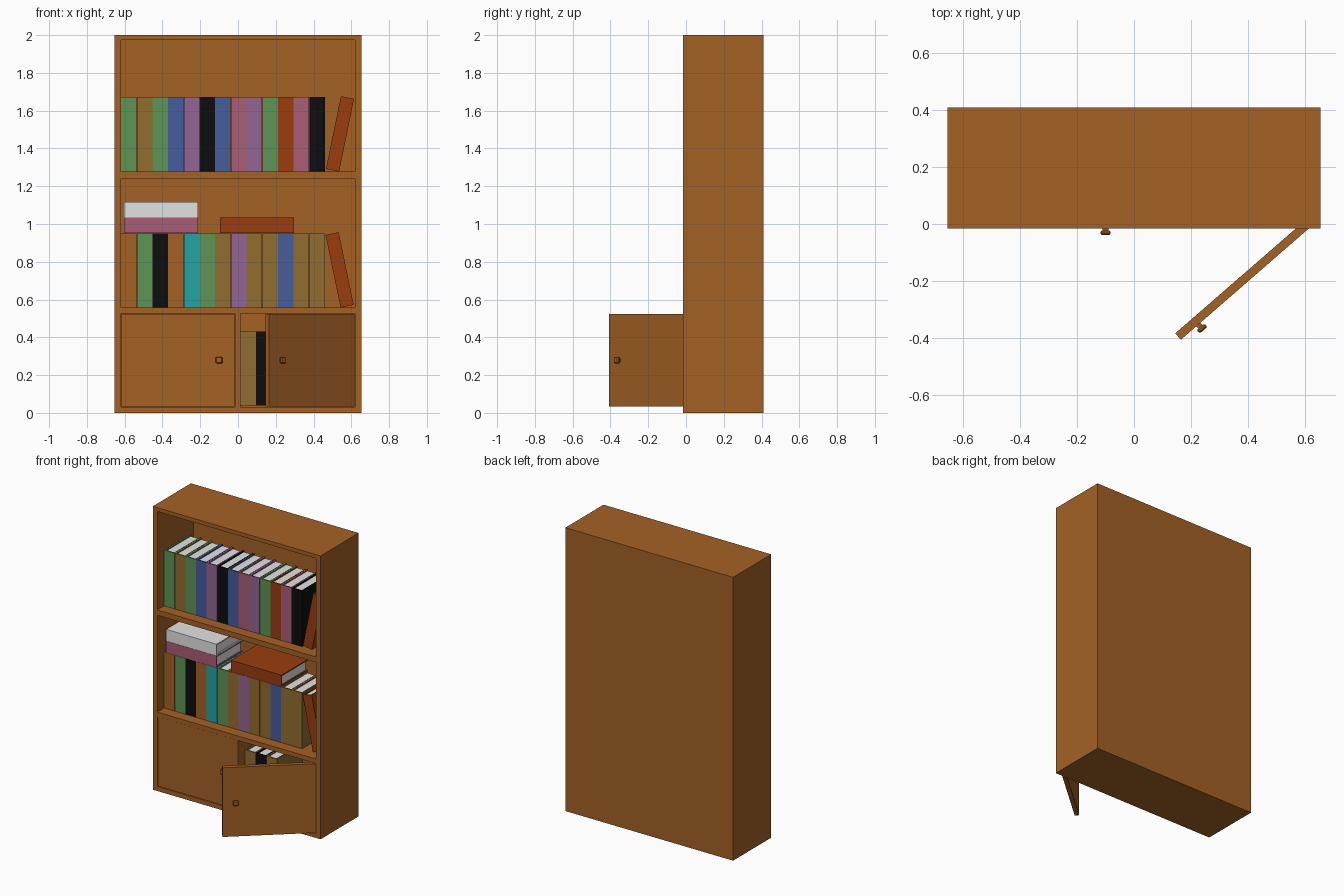
import bpy, bmesh, math
from mathutils import Matrix, Vector

if "Cube" in bpy.data.objects:
    bpy.data.objects.remove(bpy.data.objects["Cube"])


def make_material(name, rgb):
    # displayed 0-255 colour to linear
    def lin(c):
        c = min(c * 1.06 / 255, 1)
        return c / 12.92 if c <= 0.04045 else ((c + 0.055) / 1.055) ** 2.4
    m = bpy.data.materials.new(name)
    m.diffuse_color = (*[lin(c) for c in rgb], 1)
    m.use_nodes = True
    m.node_tree.nodes["Principled BSDF"].inputs["Base Color"].default_value = m.diffuse_color
    return m


MATS = {n: make_material(n, c) for n, c in {
    "wood": (155, 92, 35), "green": (88, 140, 80), "tan": (138, 102, 45),
    "blue": (66, 88, 148), "purple": (140, 95, 140), "black": (12, 12, 14),
    "pink": (160, 88, 110), "red": (145, 58, 14), "teal": (32, 155, 155),
    "white": (214, 214, 214)}.items()}


def add_box(bm, lo, hi, mat=0):
    lo, hi = Vector(lo), Vector(hi)
    size = hi - lo
    r = bmesh.ops.create_cube(bm, size=1, matrix=Matrix.Translation((lo + hi) / 2)
                              @ Matrix.Diagonal((*size, 1)))
    for f in {f for v in r["verts"] for f in v.link_faces}:
        f.material_index = mat
    return r["verts"]


def finish(bm, name, mats, matrix=Matrix.Identity(4)):
    me = bpy.data.meshes.new(name)
    bm.to_mesh(me)
    bm.free()
    for m in mats:
        me.materials.append(MATS[m])
    ob = bpy.data.objects.new(name, me)
    bpy.context.collection.objects.link(ob)
    ob.matrix_world = matrix
    return ob


# Case: solid block with four compartments cut from the front
FRONT, BACK = -0.015, 0.41
bm = bmesh.new()
add_box(bm, (-0.655, FRONT, 0), (0.655, BACK, 2))
case = finish(bm, "bookcase_body", ["wood"])
bm = bmesh.new()
for x0, x1, z0, z1 in [(-0.62, 0.62, 1.278, 1.973), (-0.62, 0.62, 0.557, 1.24),
                       (-0.62, -0.015, 0.032, 0.525), (0.012, 0.62, 0.032, 0.525)]:
    add_box(bm, (x0, -0.2, z0), (x1, 0.388, z1))
cutter = finish(bm, "compartment_cutter", ["wood"])
cutter.hide_render = True
mod = case.modifiers.new("compartments", "BOOLEAN")
mod.operation, mod.solver, mod.object = "DIFFERENCE", "EXACT", cutter
bpy.context.view_layer.objects.active = case
bpy.ops.object.modifier_apply(modifier=mod.name)
bpy.data.objects.remove(cutter)


# Door: origin on the hinge edge, panel runs along side * x, outer face at y = 0
def door(name, side, matrix):
    bm = bmesh.new()
    a, b = sorted((side * 0.002, side * 0.602))
    add_box(bm, (a, 0, 0.035), (b, 0.03, 0.523))
    kx, kz = side * 0.52, 0.279
    # knob: square stem and chamfered head
    add_box(bm, (kx - 0.01, -0.013, kz - 0.01), (kx + 0.01, 0.0, kz + 0.01))
    head = add_box(bm, (kx - 0.018, -0.027, kz - 0.018), (kx + 0.018, -0.011, kz + 0.018))
    edges = {e for v in head for e in v.link_edges}
    bmesh.ops.bevel(bm, geom=list(edges), offset=0.005, segments=1, affect="EDGES")
    return finish(bm, name, ["wood"], matrix)


door("left_door", 1, Matrix.Translation((-0.62, FRONT + 0.003, 0)))
door("right_door_open", -1, Matrix.Translation((0.619, FRONT + 0.003, 0))
     @ Matrix.Rotation(math.radians(41), 4, "Z"))


# Book: spine faces -y, centred on x and z, white page block set inside the covers
def book(name, colour, x, z, angle=0, w=0.082, h=0.393):
    bm = bmesh.new()
    d, t, inset = 0.29, 0.009, 0.008
    add_box(bm, (-w / 2, 0, -h / 2), (w / 2, t, h / 2))
    for s in (-1, 1):
        a, b = sorted((s * w / 2, s * (w / 2 - t)))
        add_box(bm, (a, t, -h / 2), (b, d, h / 2))
    add_box(bm, (-w / 2 + t, t, -h / 2 + inset), (w / 2 - t, d - inset, h / 2 - inset), 1)
    return finish(bm, name, [colour, "white"], Matrix.Translation((x, 0.06, z))
                  @ Matrix.Rotation(math.radians(angle), 4, "Y"))


# Upright rows
ROWS = [
    ("upper_book", -0.619, 1.278, "green tan green blue purple black blue pink purple green red pink black"),
    ("middle_book", -0.619, 0.557, "wood green black wood teal green tan purple tan tan blue tan tan"),
    ("lower_book", 0.013, 0.038, "tan black tan"),
]
for name, x0, z0, colours in ROWS:
    for i, c in enumerate(colours.split()):
        book(f"{name}_{i + 1}", c, x0 + 0.083 * i + 0.0415, z0 + 0.1975)

# Leaning books at the row ends
book("upper_leaning_book", "red", 0.54, 1.477, 11.6, w=0.071)
book("middle_leaning_book", "red", 0.538, 0.757, -11.7, w=0.071)

# Books lying flat on the middle row
book("flat_book_lower", "pink", -0.407, 0.993, 90)
book("flat_book_upper", "white", -0.407, 1.076, 90)
book("flat_book_single", "red", 0.1, 0.993, 90)
